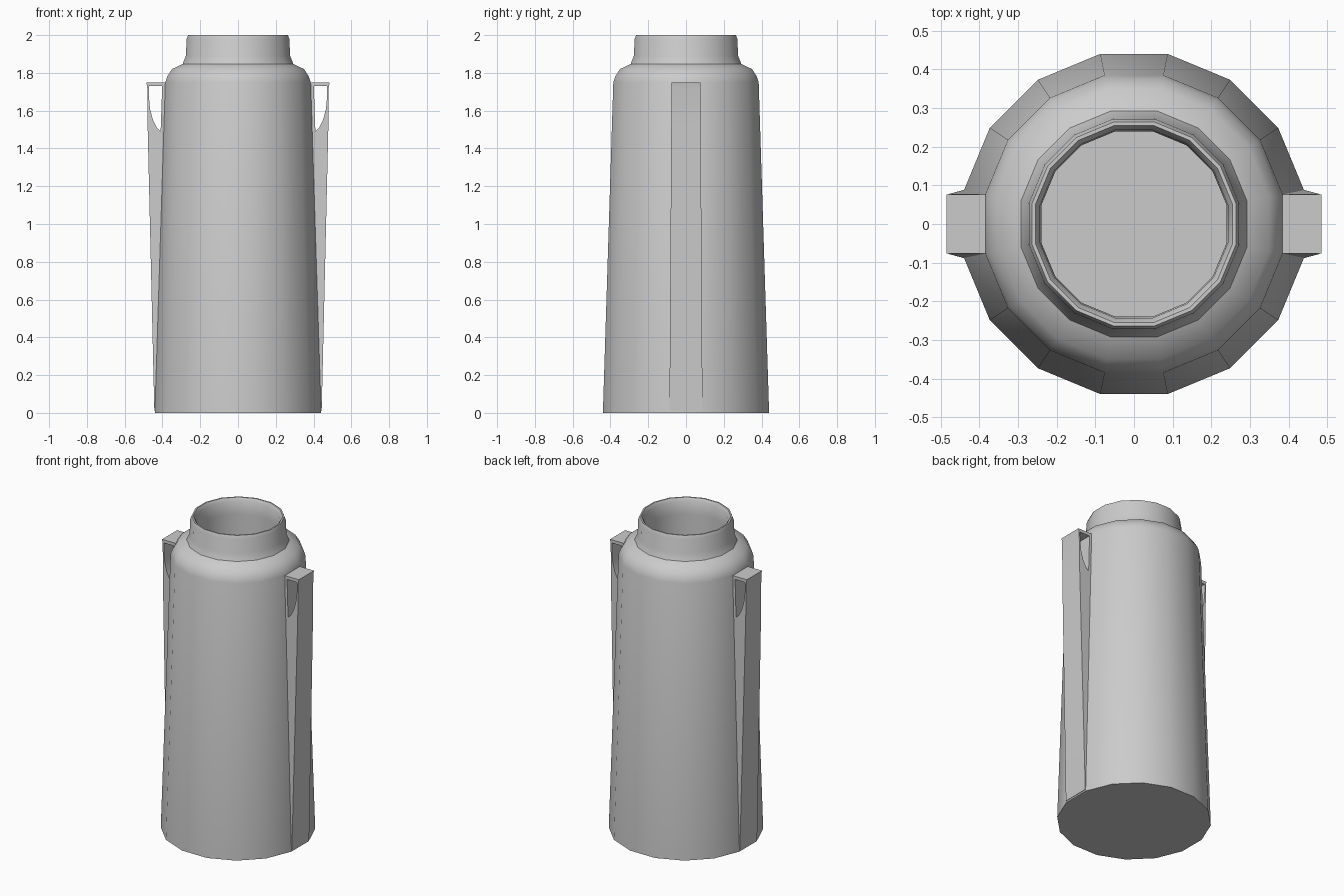
import bpy, bmesh, math

old = bpy.data.objects.get("Cube")
if old:
    bpy.data.objects.remove(old, do_unlink=True)

SIDES = 16
HALF = math.pi / SIDES

grey = bpy.data.materials.new("light_grey")
grey.use_nodes = True
colour = (0.6, 0.6, 0.6, 1)
grey.diffuse_color = colour
grey.node_tree.nodes["Principled BSDF"].inputs["Base Color"].default_value = colour


def finish(name, bm, smooth_angle=None):
    bmesh.ops.recalc_face_normals(bm, faces=bm.faces)
    mesh = bpy.data.meshes.new(name)
    bm.to_mesh(mesh)
    bm.free()
    mesh.materials.append(grey)
    obj = bpy.data.objects.new(name, mesh)
    bpy.context.collection.objects.link(obj)
    if smooth_angle:
        bpy.ops.object.select_all(action='DESELECT')
        obj.select_set(True)
        bpy.context.view_layer.objects.active = obj
        bpy.ops.object.shade_smooth_by_angle(angle=math.radians(smooth_angle))
    return obj


def lathe(name, profile):
    """Revolve (distance to flat side, height) points, capping both ends."""
    bm = bmesh.new()
    rings = []
    for dist, z in profile:
        r = dist / math.cos(HALF)
        rings.append([bm.verts.new((r * math.cos(HALF * (2 * i + 1)),
                                    r * math.sin(HALF * (2 * i + 1)), z))
                      for i in range(SIDES)])
    for low, high in zip(rings, rings[1:]):
        for i in range(SIDES):
            j = (i + 1) % SIDES
            bm.faces.new((low[i], low[j], high[j], high[i]))
    bm.faces.new(rings[0])
    bm.faces.new(rings[-1])
    return finish(name, bm, 35)


def wall_x(z):
    return 0.44 - 0.0315 * z


def side_plate(name, outline, side):
    """Extrude an x-z outline across one flat side of the body."""
    bm = bmesh.new()
    loops = [[bm.verts.new((side * x, s * wall_x(z) * math.tan(HALF), z))
              for x, z in outline] for s in (-1, 1)]
    bm.faces.new(loops[0])
    bm.faces.new(loops[1])
    n = len(outline)
    for i in range(n):
        j = (i + 1) % n
        bm.faces.new((loops[0][i], loops[0][j], loops[1][j], loops[1][i]))
    return finish(name, bm, 25)


# Tapered body, shoulder, neck and hollow inside
lathe("flask_body", [
    (0.44, 0), (wall_x(1.75), 1.75), (0.375, 1.78), (0.35, 1.82), (0.293, 1.847),
    (0.276, 1.89), (0.272, 1.98), (0.264, 2.0), (0.255, 2.0),
    (0.243, 1.98), (0.24, 1.9), (0.24, 0.05)])

# Fin with a curved finger opening, and the thin strip behind it
fin = [(0.43, 0.01), (0.443, 0.01), (0.478, 1.5), (0.48, 1.72), (0.485, 1.75),
       (0.38, 1.75), (0.38, 1.73), (0.472, 1.73), (0.472, 1.68), (0.466, 1.61),
       (0.45, 1.55), (0.43, 1.51), (0.41, 1.49), (0.38, 1.48)]
strip = [(0.38, 1.48), (0.41, 1.48), (0.401, 1.74), (0.38, 1.74)]
for label, side in (("left", 1), ("right", -1)):
    side_plate(label + "_handle", fin, side)
    side_plate(label + "_handle_mount", strip, side)
